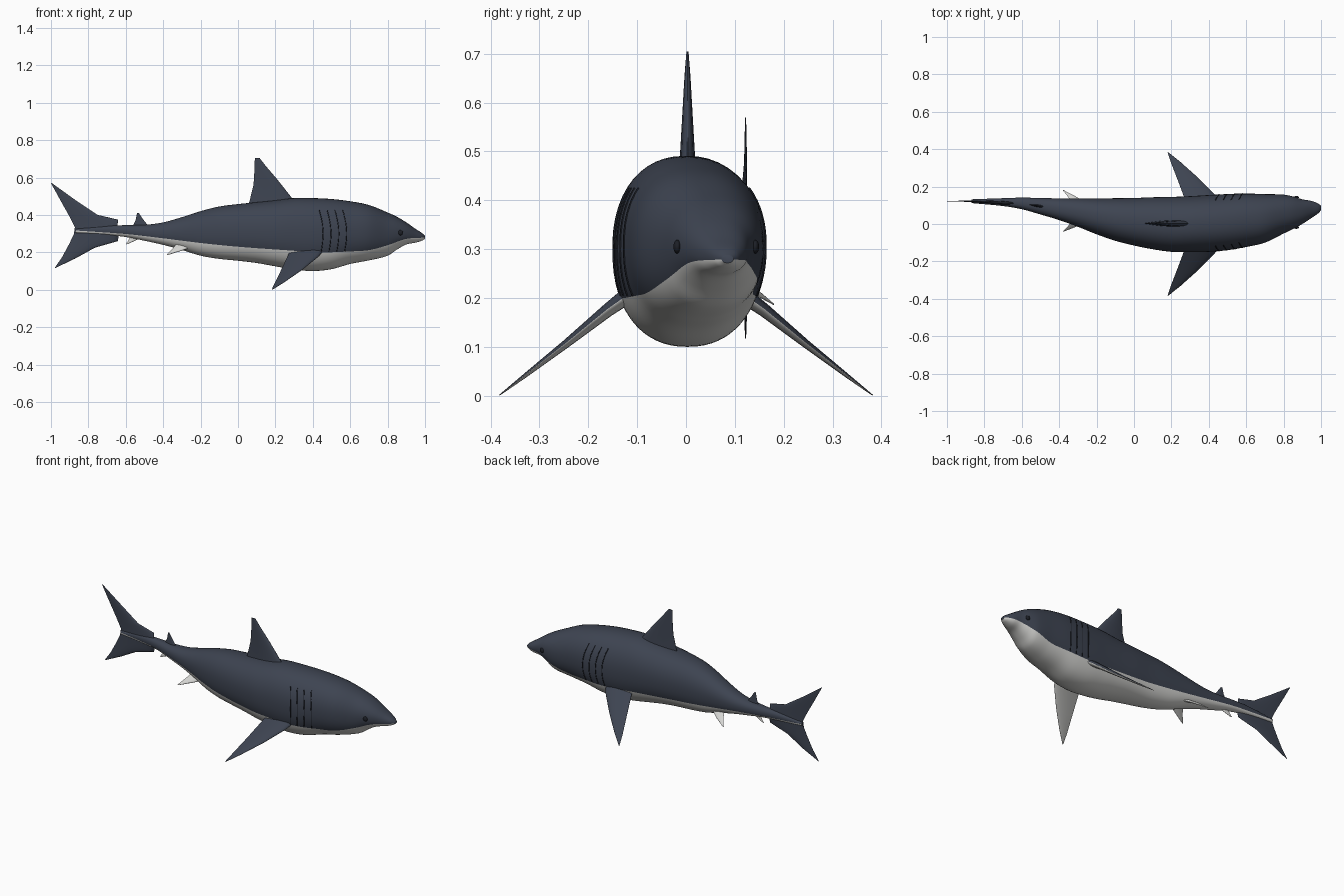
import bpy, bmesh, math
from mathutils import Vector

if "Cube" in bpy.data.objects:
    bpy.data.objects.remove(bpy.data.objects["Cube"])


def material(name, rgb):
    m = bpy.data.materials.new(name)
    m.diffuse_color = (*rgb, 1)
    m.use_nodes = True
    m.node_tree.nodes["Principled BSDF"].inputs["Base Color"].default_value = m.diffuse_color
    return m


SLATE = material("slate_blue", (0.047, 0.057, 0.082))
WHITE = material("belly_white", (0.68, 0.68, 0.66))
BLACK = material("dark_slit", (0.012, 0.014, 0.02))

# Body stations: x, top z, bottom z, centre y, half width
BODY = [
    (-.87, .325, .305, .122, .010), (-.7, .343, .292, .117, .021),
    (-.6, .345, .282, .110, .031), (-.5, .347, .262, .095, .044),
    (-.4, .360, .240, .079, .058), (-.3, .388, .213, .061, .076),
    (-.2, .420, .182, .041, .096), (-.1, .445, .165, .024, .114),
    (0, .458, .155, .012, .127), (.1, .468, .143, .004, .139),
    (.2, .478, .125, -.002, .147), (.3, .490, .108, -.001, .150),
    (.4, .490, .100, .003, .152), (.5, .485, .110, .010, .150),
    (.6, .473, .138, .020, .143), (.7, .453, .157, .030, .130),
    (.8, .413, .182, .053, .104), (.85, .390, .215, .060, .087),
    (.9, .360, .242, .066, .066), (.95, .325, .252, .078, .045),
    (.985, .302, .263, .083, .026), (1, .288, .272, .085, .012)]
# Height of the colour line along the body
LINE = [(-.87, .317), (-.6, .298), (-.4, .275), (-.2, .250), (0, .230), (.25, .212),
        (.45, .200), (.6, .205), (.7, .212), (.8, .238), (.9, .272), (1, .279)]
POWER = 2.25


def sample(table, x):
    """Smooth (Hermite) interpolation of a table keyed on x."""
    n = len(table)
    i = max(k for k in range(n - 1) if k == 0 or table[k][0] <= x)
    a, b = table[i], table[i + 1]
    p, q = table[max(i - 1, 0)], table[min(i + 2, n - 1)]
    h = b[0] - a[0]
    t = (x - a[0]) / h
    out = []
    for k in range(1, len(a)):
        ma = (b[k] - p[k]) / (b[0] - p[0]) * h
        mb = (q[k] - a[k]) / (q[0] - a[0]) * h
        out.append((2*t**3 - 3*t*t + 1) * a[k] + (t**3 - 2*t*t + t) * ma
                   + (3*t*t - 2*t**3) * b[k] + (t**3 - t*t) * mb)
    return out


def spow(v, e):
    return math.copysign(abs(v) ** e, v)


def skin(x, z, side):
    """Point on the body surface at a given x, z and side."""
    top, bot, cy, w = sample(BODY, x)
    r = min(abs((z - (top + bot) / 2) / ((top - bot) / 2)), 1)
    return Vector((x, cy + side * w * (1 - r ** POWER) ** (1 / POWER), z))


def finish(name, bm, mats, angle=50):
    bmesh.ops.recalc_face_normals(bm, faces=bm.faces)
    me = bpy.data.meshes.new(name)
    bm.to_mesh(me)
    bm.free()
    ob = bpy.data.objects.new(name, me)
    bpy.context.collection.objects.link(ob)
    for m in mats:
        me.materials.append(m)
    bpy.ops.object.select_all(action='DESELECT')
    bpy.context.view_layer.objects.active = ob
    ob.select_set(True)
    bpy.ops.object.shade_smooth_by_angle(angle=math.radians(angle))
    return ob


def loft(bm, rings):
    """Bridge closed rings of points, cap both ends; returns faces by column."""
    vs = [[bm.verts.new(p) for p in ring] for ring in rings]
    n = len(vs[0])
    cols = [[] for _ in range(n)]
    for a, b in zip(vs, vs[1:]):
        for j in range(n):
            k = (j + 1) % n
            cols[j].append(bm.faces.new((a[j], a[k], b[k], b[j])))
    bm.faces.new(vs[0])
    bm.faces.new(vs[-1])
    return cols


# Body: each ring is split exactly at the colour line
UP, LOW, RINGS = 32, 24, 110
rings = []
for i in range(RINGS + 1):
    x = -.87 + 1.87 * math.sin(i / RINGS * math.pi / 2)
    top, bot, cy, w = sample(BODY, x)
    zc, h = (top + bot) / 2, (top - bot) / 2
    s = max(-.95, min(.95, (sample(LINE, x)[0] - zc) / h))
    a0 = math.asin(spow(s, POWER / 2))
    angles = [a0 + (math.pi - 2 * a0) * j / UP for j in range(UP)]
    angles += [math.pi - a0 + (math.pi + 2 * a0) * j / LOW for j in range(LOW)]
    rings.append([(x, cy + w * spow(math.cos(a), 2 / POWER),
                   zc + h * spow(math.sin(a), 2 / POWER)) for a in angles])
bm = bmesh.new()
for j, col in enumerate(loft(bm, rings)):
    for f in col:
        f.material_index = 0 if j < UP else 1
finish("body", bm, [SLATE, WHITE])


def fin(name, rows, mats, under=False):
    """Loft a fin from rows of (leading point, trailing point, thickness)."""
    rows = [(Vector(a), Vector(b), t) for a, b, t in rows]
    span = (rows[-1][0] + rows[-1][1]) - (rows[0][0] + rows[0][1])
    normal = (rows[0][0] - rows[0][1]).cross(span).normalized()
    steps = [0, .03, .1, .22, .4, .6, .8, 1]
    rings = []
    for a, b, t in rows:
        def side(u, d):
            return a.lerp(b, u) + normal * d * t * (1.3 * math.sqrt(u) * (1 - u) + .03)
        rings.append([side(u, 1) for u in steps] + [side(u, -1) for u in reversed(steps)])
    bm = bmesh.new()
    loft(bm, rings)
    bmesh.ops.recalc_face_normals(bm, faces=bm.faces)
    if under:  # pale underside
        for f in bm.faces:
            f.material_index = int(f.normal.z < -.1)
    return finish(name, bm, mats, 40)


def upright(name, rows, y, mat):
    """Vertical fin from (lead x, z, trail x, z, thickness) rows; y depends on x."""
    fin(name, [((a, y(a), b), (c, y(c), d), t) for a, b, c, d, t in rows], [mat])


# Dorsal fins and anal fin
upright("dorsal_fin", [(.31, .46, .05, .44, .036), (.285, .495, .062, .475, .03),
                       (.21, .59, .083, .56, .02), (.15, .66, .088, .64, .012),
                       (.115, .705, .09, .705, .004)], lambda x: .003, SLATE)
upright("rear_dorsal_fin", [(-.475, .335, -.565, .335, .014), (-.51, .38, -.548, .37, .008),
                            (-.53, .41, -.54, .41, .002)], lambda x: .095 - .14 * (x + .5), SLATE)
upright("anal_fin", [(-.51, .285, -.575, .29, .012), (-.55, .262, -.585, .265, .008),
                     (-.595, .242, -.6, .245, .002)], lambda x: .095 - .14 * (x + .5), WHITE)


# Tail fin lobes
def tail_y(x):
    return .122 - .05 * max(x + .87, 0)


upright("tail_upper_lobe", [(-.645, .32, -.875, .315, .018), (-.642, .375, -.872, .335, .016),
                            (-.75, .40, -.90, .39, .011), (-.87, .48, -.945, .47, .006),
                            (-.995, .57, -1, .57, .002)], tail_y, SLATE)
upright("tail_lower_lobe", [(-.635, .315, -.875, .315, .018), (-.642, .26, -.878, .295, .016),
                            (-.765, .225, -.905, .24, .011), (-.87, .167, -.94, .175, .006),
                            (-.975, .117, -.98, .117, .002)], tail_y, SLATE)

# Paired parts: pectoral and pelvic fins, eyes, gill slits
for s, tag in ((-1, "near"), (1, "far")):
    fin("pectoral_fin_" + tag,
        [((.46, s * .11, .212), (.28, s * .11, .212), .034),
         ((.43, s * .16, .177), (.262, s * .16, .172), .026),
         ((.345, s * .245, .108), (.228, s * .25, .1), .016),
         ((.25, s * .33, .042), (.197, s * .33, .038), .008),
         ((.185, s * .382, .001), (.18, s * .382, .001), .002)],
        [SLATE, WHITE], under=True)
    fin("pelvic_fin_" + tag,
        [((-.24, .055 + s * .04, .23), (-.33, .06 + s * .04, .245), .016),
         ((-.30, .065 + s * .075, .21), (-.35, .067 + s * .075, .22), .01),
         ((-.375, .07 + s * .11, .186), (-.38, .07 + s * .11, .188), .002)], [WHITE])

    bpy.ops.mesh.primitive_uv_sphere_add(segments=20, ring_count=12, radius=1,
                                         location=skin(.868, .305, s))
    eye = bpy.context.object
    eye.name = "eye_" + tag
    eye.scale = (.014, .008, .014)
    eye.data.materials.append(BLACK)
    bpy.ops.object.shade_smooth()

    cu = bpy.data.curves.new("gill_slits_" + tag, 'CURVE')
    cu.dimensions = '3D'
    cu.bevel_depth = .0025
    cu.bevel_resolution = 1
    for g in range(4):
        sp = cu.splines.new('POLY')
        sp.points.add(16)
        for i, p in enumerate(sp.points):
            t = i / 16
            x = .445 + .042 * g + .015 * math.sin(math.pi * t) - .01 * t
            p.co = (*skin(x, .205 + .22 * t, s), 1)
    cu.materials.append(BLACK)
    bpy.context.collection.objects.link(bpy.data.objects.new("gill_slits_" + tag, cu))
